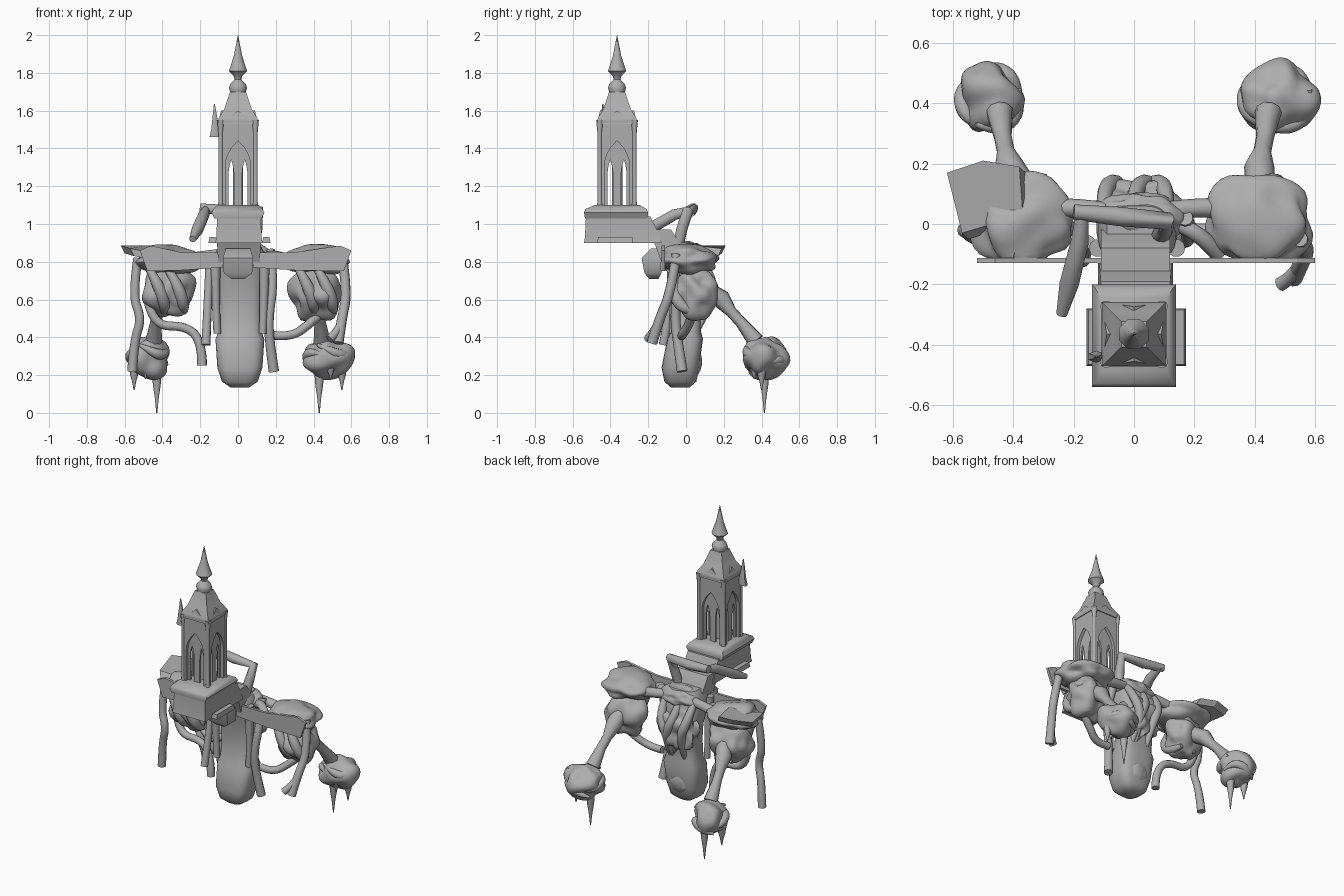
import bpy, bmesh, math, random
from mathutils import Vector, noise

random.seed(4)
grey = bpy.data.materials.new("stone_grey")
grey.diffuse_color = (0.42, 0.42, 0.42, 1)


def finish(ob, smooth=50):
    ob.data.materials.clear()
    ob.data.materials.append(grey)
    bpy.ops.object.select_all(action='DESELECT')
    ob.select_set(True)
    bpy.context.view_layer.objects.active = ob
    if smooth:
        bpy.ops.object.shade_smooth_by_angle(angle=math.radians(smooth))
    return ob


def from_bmesh(name, bm, smooth=50):
    bmesh.ops.recalc_face_normals(bm, faces=bm.faces)
    me = bpy.data.meshes.new(name)
    bm.to_mesh(me)
    bm.free()
    ob = bpy.data.objects.new(name, me)
    bpy.context.collection.objects.link(ob)
    return finish(ob, smooth)


def loft(name, rings, n=4, power=1.0, smooth=50):
    """Rings of (x, y, z, half_x, half_y); four sides give a box section."""
    bm = bmesh.new()
    k = 1 / math.cos(math.pi / 4) if n == 4 else 1
    prev = None
    for x, y, z, hx, hy in rings:
        ring = []
        for i in range(n):
            a = 2 * math.pi * (i + 0.5) / n
            c, s = math.cos(a), math.sin(a)
            c = math.copysign(abs(c) ** power, c) * k
            s = math.copysign(abs(s) ** power, s) * k
            ring.append(bm.verts.new((x + hx * c, y + hy * s, z)))
        if prev:
            for i in range(n):
                j = (i + 1) % n
                bm.faces.new((prev[i], prev[j], ring[j], ring[i]))
        else:
            bm.faces.new(ring[::-1])
        prev = ring
    bm.faces.new(prev)
    return from_bmesh(name, bm, smooth)


def tube(name, pts, radii, smooth_path=True):
    cu = bpy.data.curves.new(name, 'CURVE')
    cu.dimensions = '3D'
    cu.bevel_depth, cu.bevel_resolution = 1, 3
    cu.use_fill_caps = True
    sp = cu.splines.new('NURBS' if smooth_path else 'POLY')
    sp.points.add(len(pts) - 1)
    for p, co, r in zip(sp.points, pts, radii):
        p.co, p.radius = (*co, 1), r
    if smooth_path:
        sp.use_endpoint_u, sp.order_u, sp.resolution_u = True, 3, 6
    ob = bpy.data.objects.new(name, cu)
    bpy.context.collection.objects.link(ob)
    bpy.context.view_layer.objects.active = ob
    ob.select_set(True)
    bpy.ops.object.convert(target='MESH')
    return finish(bpy.context.view_layer.objects.active, 65)


def blob(name, c, size, rough=0.15, freq=2.2, front=None):
    """Lumpy ellipsoid, optionally flattened against a front plane."""
    bm = bmesh.new()
    bmesh.ops.create_icosphere(bm, subdivisions=4, radius=1)
    for v in bm.verts:
        f = 1 + rough * noise.noise(v.co * freq + Vector(c) * 9)
        v.co = Vector(c) + Vector(v.co[i] * size[i] * f for i in range(3))
        if front is not None:
            v.co.y = max(v.co.y, front)
    return from_bmesh(name, bm)


def prism(name, outline, offset, smooth=0):
    """Polygon of 3D points thickened along an offset vector."""
    bm = bmesh.new()
    a = [bm.verts.new(p) for p in outline]
    b = [bm.verts.new(Vector(p) + Vector(offset)) for p in outline]
    bm.faces.new(a)
    bm.faces.new(b[::-1])
    for i in range(len(a)):
        j = (i + 1) % len(a)
        bm.faces.new((a[i], a[j], b[j], b[i]))
    return from_bmesh(name, bm, smooth)


def lancet(cx, w, z0, z1):
    """Pointed arch outline."""
    zs = z0 + (z1 - z0) * 0.62
    arc = [(w * math.cos(t * math.pi / 8) ** 0.8, zs + (z1 - zs) * t / 4) for t in range(4)]
    return ([(cx - w, z0)] + [(cx - x, z) for x, z in arc] + [(cx, z1)]
            + [(cx + x, z) for x, z in arc[::-1]] + [(cx + w, z0)])


def pierced_wall(name, outlines, depth, dist, angle):
    """Wall with holes, turned to one side of the tower."""
    cu = bpy.data.curves.new(name, 'CURVE')
    cu.dimensions, cu.fill_mode, cu.extrude = '2D', 'BOTH', depth
    for pts in outlines:
        sp = cu.splines.new('POLY')
        sp.points.add(len(pts) - 1)
        sp.use_cyclic_u = True
        for p, (x, z) in zip(sp.points, pts):
            p.co = (x, z, 0, 1)
    ob = bpy.data.objects.new(name, cu)
    bpy.context.collection.objects.link(ob)
    ob.rotation_euler = (math.pi / 2, 0, angle)
    ob.location = (dist * math.sin(angle), TY - dist * math.cos(angle), 0)
    bpy.context.view_layer.objects.active = ob
    ob.select_set(True)
    bpy.ops.object.convert(target='MESH')
    return finish(bpy.context.view_layer.objects.active)


# Tower: plinth, arcaded walls around a core, corner shafts, roof and finial
TY = -0.365
loft("tower_foot", [(0.005, -0.335, 0.90, 0.125, 0.205), (0.005, -0.335, 0.93, 0.12, 0.20),
                    (0.005, -0.36, 1.04, 0.115, 0.17)])
loft("tower_plinth", [(0, -0.37, 1.03, 0.125, 0.165), (0, -0.37, 1.06, 0.14, 0.17),
                      (0, -0.37, 1.08, 0.13, 0.16), (0, -0.365, 1.10, 0.11, 0.12)])
for x in (-0.135, 0.15):
    loft("foot_side_plate", [(x, -0.375, 0.90, 0.022, 0.095), (x, -0.375, 0.93, 0.016, 0.09)])
loft("tower_core", [(0, TY, 1.08, 0.03, 0.03), (0, TY, 1.53, 0.03, 0.03)], 8)
box = lambda w: [(-w, 1.08), (w, 1.08), (w, 1.54), (-w, 1.54)]
for q in range(4):
    a = q * math.pi / 2
    pierced_wall("tower_arch_wall", [box(0.098), lancet(0, 0.066, 1.10, 1.44)], 0.011, 0.088, a)
    pierced_wall("tower_tracery", [box(0.085), lancet(-0.036, 0.015, 1.10, 1.34),
                                   lancet(0.036, 0.015, 1.10, 1.34)], 0.006, 0.072, a)
    d = a + math.pi / 4
    x, y = 0.13 * math.cos(d), TY + 0.13 * math.sin(d)
    loft("corner_shaft", [(x, y, 1.08, 0.018, 0.018), (x, y, 1.12, 0.013, 0.013),
                          (x, y, 1.48, 0.013, 0.013), (x, y, 1.55, 0.02, 0.02)], 8)
    gx, gy = math.sin(a), -math.cos(a)
    prism("roof_gable", [(gx * 0.106 - gy * 0.09, TY + gy * 0.106 + gx * 0.09, 1.53),
                         (gx * 0.106 + gy * 0.09, TY + gy * 0.106 - gx * 0.09, 1.53),
                         (gx * 0.09, TY + gy * 0.09, 1.60)], (-gx * 0.04, -gy * 0.04, 0))
loft("tower_roof", [(0, TY, z, r, r) for z, r in
                    ((1.515, 0.09), (1.54, 0.107), (1.56, 0.102), (1.61, 0.072), (1.70, 0.042))])
loft("tower_finial", [(0, TY, z, r, r) for z, r in
                      ((1.69, 0.042), (1.72, 0.052), (1.74, 0.045), (1.765, 0.02), (1.785, 0.025),
                       (1.81, 0.053), (1.83, 0.045), (1.89, 0.024), (2.0, 0.001))], 8)
loft("side_pinnacle", [(-0.125, -0.44, 1.46, 0.03, 0.02), (-0.12, -0.44, 1.50, 0.025, 0.018),
                       (-0.125, -0.44, 1.635, 0.003, 0.003)], 6)

# Neck block and tilted front bracket under the tower
loft("neck", [(0.005, -0.07, 0.80, 0.11, 0.06), (0.005, -0.09, 0.88, 0.115, 0.07),
              (0.005, -0.14, 0.97, 0.115, 0.06)])
loft("front_bracket", [(0, -0.17, 0.71, 0.035, 0.025), (0, -0.175, 0.74, 0.075, 0.045),
                       (0, -0.185, 0.82, 0.08, 0.05), (0, -0.155, 0.87, 0.065, 0.03)])

# Torso with rounded lower end, side rails and crumpled back
loft("torso", [(0.01, -0.03, 0.135, 0.05, 0.05), (0.01, -0.03, 0.165, 0.095, 0.085),
               (0.01, -0.03, 0.24, 0.12, 0.10), (0.01, -0.005, 0.39, 0.13, 0.095),
               (0.01, 0.0, 0.43, 0.115, 0.08), (0.01, 0.01, 0.55, 0.115, 0.08),
               (0.01, 0.02, 0.66, 0.125, 0.09), (0.01, 0.0, 0.78, 0.135, 0.10),
               (0.01, -0.02, 0.85, 0.13, 0.10), (0.01, -0.02, 0.90, 0.10, 0.08)], 24, 0.6)
blob("lower_back_knob", (0.01, 0.04, 0.27), (0.075, 0.045, 0.075), 0.1)
blob("upper_back", (0.02, 0.02, 0.84), (0.14, 0.085, 0.065), 0.25)
blob("back_bulge", (0.01, 0.06, 0.64), (0.125, 0.075, 0.16), 0.45, 2.4)
for x0, x1 in ((-0.10, -0.04), (0.0, 0.07), (0.11, 0.05)):
    tube("back_fold", [(x0, 0.05, 0.84), (x0, 0.13, 0.74), (x1, 0.14, 0.60), (x1, 0.06, 0.44)],
         [0.02, 0.03, 0.028, 0.015])
for s in (-1, 1):
    tube("torso_rail", [(0.01 + s * 0.13, -0.08, 0.84), (0.01 + s * 0.13, -0.07, 0.6),
                        (0.01 + s * 0.12, -0.07, 0.42)], [0.03, 0.02, 0.02])

# Wing panels, shoulders, forearms and clawed fists on both sides
for s in (-1, 1):
    end = 0.60 if s > 0 else 0.52
    prism("wing_panel", [(s * x, -0.13, z) for x, z in
                         ((0.08, 0.77), (0.30, 0.755), (end - 0.04, 0.75), (end, 0.86),
                          (end - 0.06, 0.885), (0.30, 0.85), (0.08, 0.85))], (0, 0.018, 0))
    sx = 0.42 if s > 0 else -0.37
    blob("shoulder_cover", (sx, 0.01, 0.81), (0.17, 0.155, 0.075), 0.3, 1.5, -0.125)
    blob("shoulder", (sx, 0.045, 0.64), (0.13, 0.12, 0.14), 0.35, 1.5)
    for k in (-1, 1):
        x = sx + k * 0.05
        tube("shoulder_fold", [(x - 0.05, -0.05, 0.76), (x + 0.01, -0.08, 0.66),
                               (x + 0.04, -0.01, 0.53), (x + 0.02, 0.10, 0.54)],
             [0.02, 0.035, 0.03, 0.015])
    tube("shoulder_bar", [(s * 0.08, 0.04, 0.84), (s * 0.2, 0.06, 0.83), (s * 0.33, 0.05, 0.80)],
         [0.03, 0.03, 0.035])
    ax, hx = s * 0.435, s * 0.475
    tube("forearm", [(sx, 0.12, 0.64), (ax - s * 0.02, 0.19, 0.60), (ax - s * 0.01, 0.24, 0.535),
                     (ax, 0.29, 0.48), (s * 0.445, 0.37, 0.38)],
         [0.05, 0.05, 0.03, 0.03, 0.045], False)
    w = 0.125 if s > 0 else 0.11
    blob("fist", (hx, 0.415, 0.295), (w, 0.115, 0.11), 0.3, 1.3)
    for k in range(3):
        ring = [k * 2.1 + t * 0.6 for t in range(5)]
        tube("fist_wrap", [(hx + w * 0.9 * math.cos(t), 0.415 + 0.1 * math.sin(t),
                            0.255 + k * 0.04 + 0.03 * math.sin(2 * t)) for t in ring],
             [0.008, 0.022, 0.03, 0.022, 0.008])
    for x, y, z, h in ((0.43, 0.415, 0.0, 0.24), (0.55, 0.40, 0.12, 0.13), (0.49, 0.36, 0.18, 0.08)):
        loft("claw", [(s * x, y, z, 0.003, 0.003), (s * x, y, z + h * 0.35, 0.012, 0.012),
                      (s * x, y, z + h * 0.6, 0.022, 0.022), (s * x, y, z + h, 0.03, 0.03)], 8)

# Loose shoulder flap on the left
prism("shoulder_flap", [(-0.62, 0.17, 0.885), (-0.50, 0.21, 0.885), (-0.38, 0.19, 0.87),
                        (-0.37, 0.05, 0.885), (-0.40, -0.11, 0.87), (-0.47, 0.0, 0.85),
                        (-0.57, -0.03, 0.87)], (0.02, -0.02, -0.04))

# Hanging hoses: (points, radius)
hoses = [
    ([(-0.53, -0.02, 0.82), (-0.56, -0.03, 0.62), (-0.51, -0.05, 0.50), (-0.55, -0.03, 0.38), (-0.56, -0.02, 0.22)], 0.024),
    ([(-0.48, 0.02, 0.62), (-0.46, 0.0, 0.46), (-0.26, 0.0, 0.46), (-0.19, -0.02, 0.36), (-0.19, -0.02, 0.25)], 0.024),
    ([(-0.15, -0.06, 0.80), (-0.16, -0.08, 0.58), (-0.17, -0.12, 0.36)], 0.022),
    ([(0.17, 0.02, 0.86), (0.19, -0.04, 0.70), (0.16, -0.06, 0.50), (0.17, -0.04, 0.35), (0.19, -0.02, 0.22)], 0.026),
    ([(0.19, -0.02, 0.41), (0.28, -0.03, 0.40), (0.38, 0.02, 0.47), (0.46, 0.04, 0.55)], 0.024),
    ([(0.55, -0.05, 0.84), (0.58, -0.08, 0.64), (0.55, -0.14, 0.50), (0.53, -0.18, 0.37)], 0.026),
    ([(0.55, -0.14, 0.48), (0.52, -0.18, 0.42), (0.485, -0.20, 0.39)], 0.022),
    ([(0.14, 0.0, 0.82), (0.21, -0.02, 0.86), (0.28, -0.10, 0.78)], 0.026),
]
for pts, r in hoses:
    tube("hanging_hose", pts, [r] * (len(pts) - 1) + [r * 1.1])

# Bent arm crossing behind the tower foot
tube("upper_arm_bar", [(-0.20, 0.04, 1.085), (-0.05, 0.025, 1.07), (0.11, 0.01, 1.07),
                       (0.10, -0.02, 0.98), (0.08, -0.05, 0.85)], [0.025, 0.032, 0.03, 0.03, 0.03], False)
tube("upper_arm_hook", [(-0.17, 0.05, 1.08), (-0.18, -0.06, 1.05), (-0.215, -0.20, 0.97),
                        (-0.24, -0.30, 0.92)], [0.02, 0.03, 0.032, 0.018], False)
